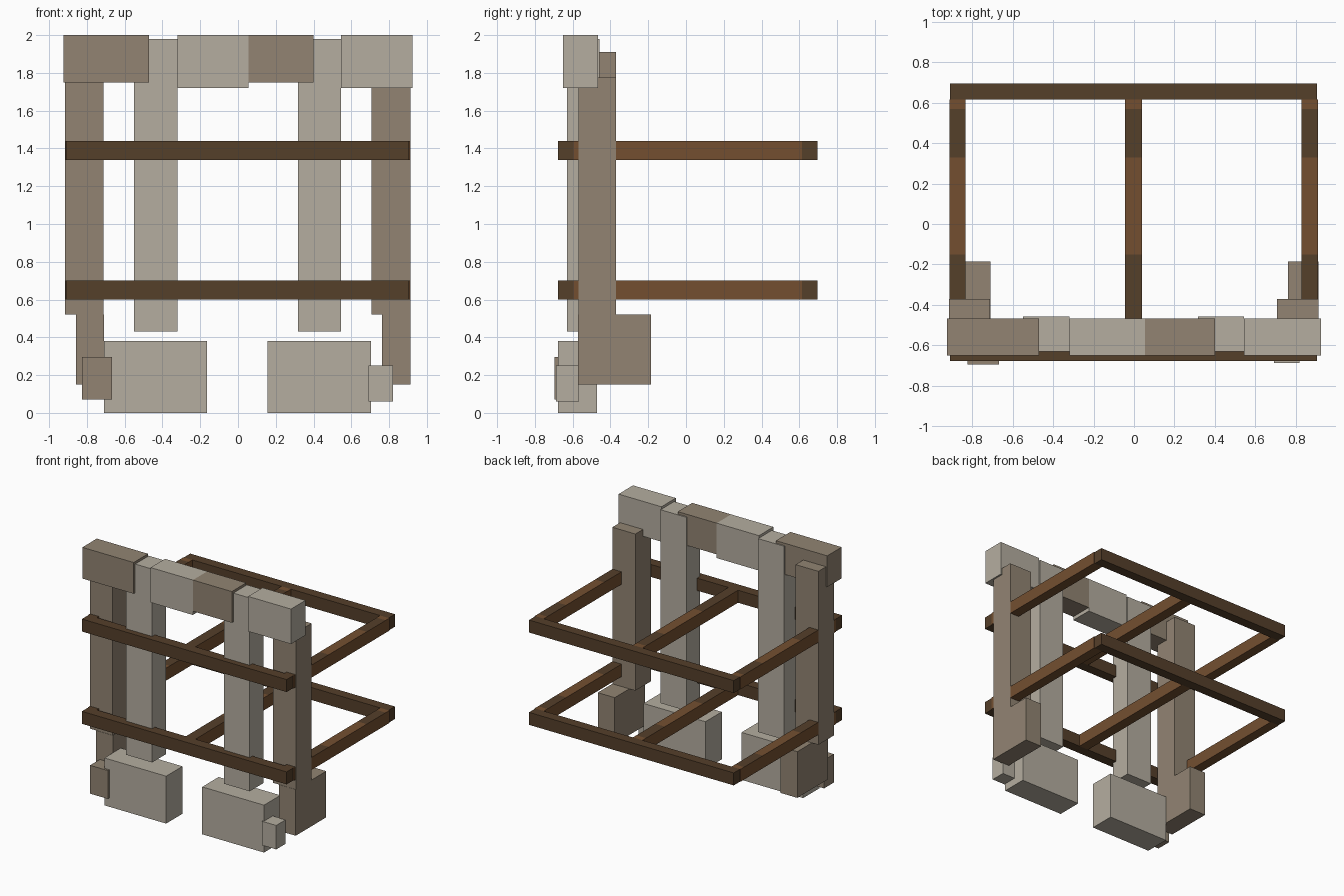
import bpy, bmesh

if "Cube" in bpy.data.objects:
    bpy.data.objects.remove(bpy.data.objects["Cube"])

def material(name, rgb):
    m = bpy.data.materials.new(name)
    m.diffuse_color = (*rgb, 1)
    m.use_nodes = True
    m.node_tree.nodes["Principled BSDF"].inputs["Base Color"].default_value = m.diffuse_color
    return m

LIGHT = material("light_stone", (0.462, 0.423, 0.352))
BROWN = material("brown_stone", (0.287, 0.231, 0.171))
DARK = material("dark_wood", (0.091, 0.050, 0.023))
WOOD = material("warm_wood", (0.174, 0.078, 0.030))

def box(name, x, y, z, *mats, cuts=()):
    """Box from x, y and z ranges, with optional cross cuts along y."""
    bm = bmesh.new()
    bmesh.ops.create_cube(bm, size=1)
    for v in bm.verts:
        for i, (lo, hi) in enumerate((x, y, z)):
            v.co[i] = lo if v.co[i] < 0 else hi
    for c in cuts:
        bmesh.ops.bisect_plane(bm, geom=bm.verts[:] + bm.edges[:] + bm.faces[:],
                               plane_co=(0, c, 0), plane_no=(0, 1, 0))
    bm.normal_update()
    me = bpy.data.meshes.new(name)
    bm.to_mesh(me)
    bm.free()
    for m in mats:
        me.materials.append(m)
    ob = bpy.data.objects.new(name, me)
    bpy.context.collection.objects.link(ob)
    return ob

# Capstones along the top
cap_y = (-0.65, -0.467)
for name, x, z0, mat in (("cap_left", (-0.925, -0.47), 1.75, BROWN),
                         ("cap_middle_left", (-0.32, 0.055), 1.72, LIGHT),
                         ("cap_middle_right", (0.055, 0.40), 1.75, BROWN),
                         ("cap_right", (0.545, 0.925), 1.72, LIGHT)):
    box(name, x, cap_y, (z0, 2.0), mat)

# Inner light pillars
box("inner_pillar_left", (-0.55, -0.32), (-0.63, -0.457), (0.43, 1.98), LIGHT)
box("inner_pillar_right", (0.317, 0.545), (-0.63, -0.457), (0.43, 1.98), LIGHT)

# Outer brown pillars and their deeper feet
box("outer_pillar_left", (-0.915, -0.713), (-0.57, -0.37), (0.52, 1.91), BROWN)
box("outer_pillar_right", (0.708, 0.912), (-0.57, -0.37), (0.52, 1.775), BROWN)
box("pillar_foot_left", (-0.857, -0.71), (-0.572, -0.185), (0.15, 0.52), BROWN)
box("pillar_foot_right", (0.762, 0.912), (-0.572, -0.185), (0.15, 0.52), BROWN)

# Base stones and small corner stones
box("base_stone_left", (-0.71, -0.163), (-0.677, -0.47), (0, 0.38), LIGHT)
box("base_stone_right", (0.157, 0.705), (-0.677, -0.47), (0, 0.38), LIGHT)
box("corner_stone_left", (-0.825, -0.667), (-0.695, -0.57), (0.07, 0.297), BROWN)
box("corner_stone_right", (0.692, 0.82), (-0.687, -0.567), (0.06, 0.252), LIGHT)

# Two levels of wooden frame
for level, z in (("lower", (0.60, 0.70)), ("upper", (1.34, 1.44))):
    box(level + "_front_beam", (-0.91, 0.905), (-0.677, -0.595), z, DARK)
    box(level + "_back_beam", (-0.91, 0.905), (0.615, 0.695), z, DARK)
    for side, x in (("left", (-0.914, -0.835)), ("middle", (-0.045, 0.04)),
                    ("right", (0.83, 0.911))):
        beam = box(f"{level}_{side}_beam", x, (-0.595, 0.615), z, WOOD, DARK,
                   cuts=(-0.15, 0.33, 0.57))
        # Dark stretches on the upper face
        for p in beam.data.polygons:
            y = p.center.y
            if p.normal.z > 0.5 and (y < -0.15 or 0.33 < y < 0.57):
                p.material_index = 1
